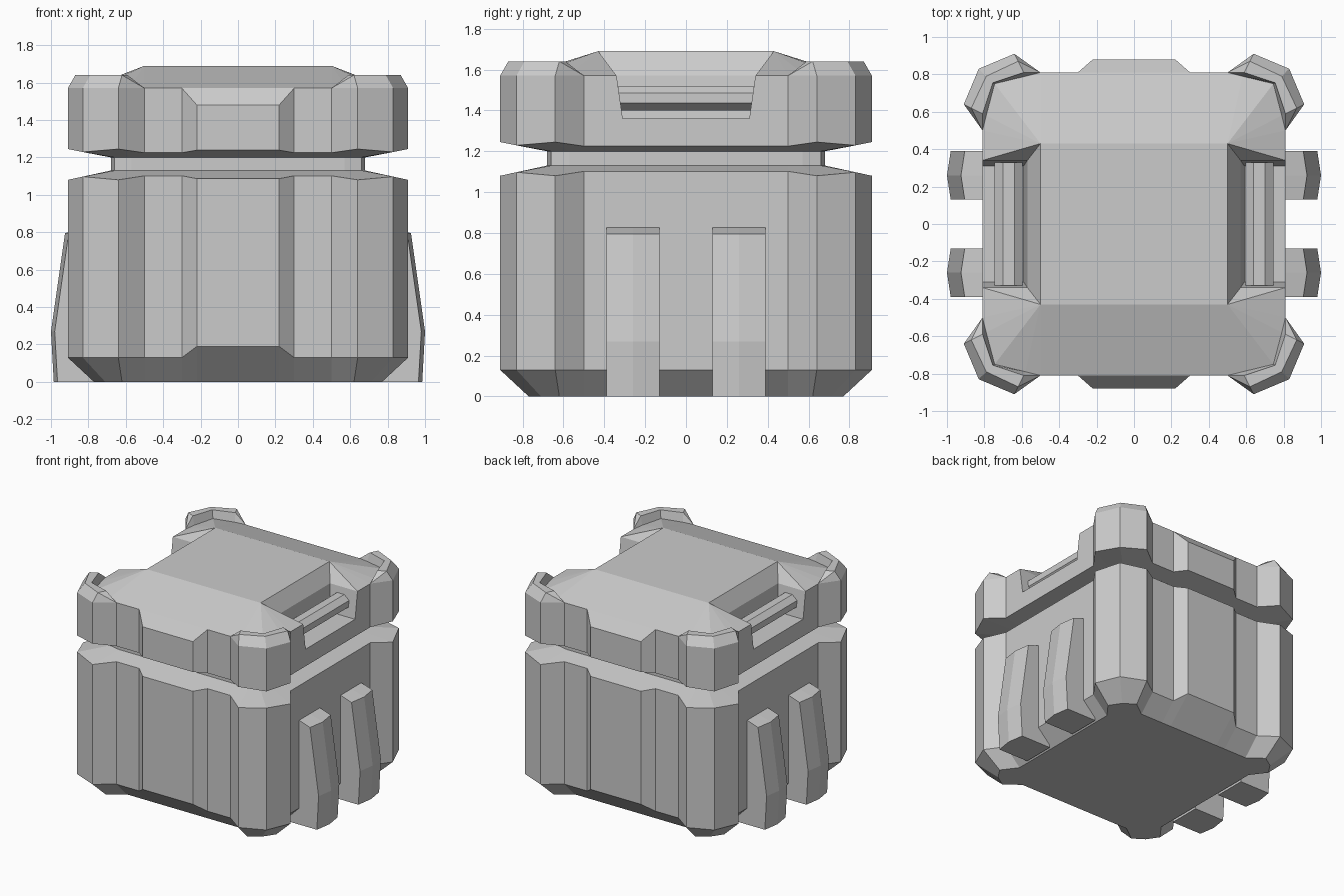
import bpy, bmesh
from math import pi, cos, sin
from mathutils import Vector

if "Cube" in bpy.data.objects:
    bpy.data.objects.remove(bpy.data.objects["Cube"])


def finish(bm, name):
    bmesh.ops.remove_doubles(bm, verts=bm.verts, dist=0.0005)
    bmesh.ops.recalc_face_normals(bm, faces=bm.faces)
    me = bpy.data.meshes.new(name)
    bm.to_mesh(me)
    bm.free()
    ob = bpy.data.objects.new(name, me)
    bpy.context.collection.objects.link(ob)
    return ob


def loft(bm, rings):
    """Skin a stack of closed rings and cap both ends."""
    vs = [[bm.verts.new(p) for p in r] for r in rings]
    n = len(vs[0])
    for a, b in zip(vs, vs[1:]):
        for i in range(n):
            j = (i + 1) % n
            bm.faces.new((a[i], a[j], b[j], b[i]))
    bm.faces.new(vs[0][::-1])
    bm.faces.new(vs[-1])


def full(quarter):
    """Mirror a quarter outline into a closed ring."""
    half = quarter + [(-x, y, z) for x, y, z in reversed(quarter)]
    return half + [(x, -y, z) for x, y, z in reversed(half)]


def level(outline, zfun):
    return full([(x, y, zfun(i, max(x, y))) for i, (x, y) in enumerate(outline)])


# quarter outlines: side wall, three post corners, front wall, panel edge
OUT = [(.81, .5), (.91, .64), (.83, .83), (.64, .91), (.5, .81), (.3, .81), (.22, .88)]
FOOT = [(.68, .5), (.77, .62), (.71, .71), (.62, .77), (.5, .68), (.3, .68), (.22, .68)]
NECK = [(.68, .5), (.68, .57), (.66, .66), (.57, .68), (.5, .68), (.3, .68), (.22, .68)]

# body with recessed neck
bm = bmesh.new()
loft(bm, [
    level(FOOT, lambda i, m: 0),
    level(OUT, lambda i, m: .19 if i == 6 else .13),
    level(OUT, lambda i, m: 1.08 + (.91 - m) * .217),
    level(NECK, lambda i, m: 1.13),
    level(NECK, lambda i, m: 1.20),
])
finish(bm, "body")

# lid with raised corner posts and sloped top
S, F, P = (.81, .5, 1.57), (.5, .81, 1.57), [(.3, .81, 1.57), (.22, .81, 1.57)]
bm = bmesh.new()
loft(bm, [
    level(NECK, lambda i, m: 1.20),
    level(OUT, lambda i, m: 1.245 - (.91 - m) * .2),
    level(OUT, lambda i, m: 1.48 if i == 6 else 1.57),
    full([S, (.87, .62, 1.64), (.79, .79, 1.64), (.62, .87, 1.64), F] + P),
    full([S, (.81, .59, 1.64), (.755, .755, 1.64), (.59, .81, 1.64), F] + P),
    full([S, (.79, .58, 1.575), (.745, .75, 1.575), (.58, .79, 1.575), F] + P),
    full([(.5, .43, 1.69)] * 5 + [(.3, .43, 1.69), (.22, .43, 1.69)]),
])
lid = finish(bm, "lid")

# flared handle recesses cut from both sides of the lid
bm = bmesh.new()
for s in (1, -1):
    loft(bm, [[(s * x, -y, z), (s * 1.1, -y, z), (s * 1.1, y, z), (s * x, y, z)]
              for x, y, z in ((.59, .31, 1.36), (.57, .34, 1.57), (.43, .52, 1.81))])
cutter = finish(bm, "recess_cutter")
cutter.hide_render = True
mod = lid.modifiers.new("recess", 'BOOLEAN')
mod.object = cutter
mod.operation = 'DIFFERENCE'
mod.solver = 'EXACT'
bpy.context.view_layer.objects.active = lid
bpy.ops.object.modifier_apply(modifier=mod.name)
bpy.data.objects.remove(cutter)

# handle bars
for s, side in ((1, "right"), (-1, "left")):
    bm = bmesh.new()
    angles = [pi / 8 + k * pi / 4 for k in range(8)]
    loft(bm, [[(s * (.67 + .081 * cos(a)), y, 1.46 + .065 * sin(a)) for a in angles]
              for y in (-.33, .33)])
    finish(bm, side + "_handle")

# side ribs: profile in x/z, crowned along the middle
RIB = [(.70, 0), (.965, 0), (.98, .27), (.905, .795), (.80, .83)]
for s, side in ((1, "right"), (-1, "left")):
    for t, end in ((1, "back"), (-1, "front")):
        bm = bmesh.new()
        loft(bm, [[(s * (x + (crown if 0 < i < 4 else 0)), t * y, z)
                   for i, (x, z) in enumerate(RIB)]
                  for y, crown in ((.13, 0), (.26, .02), (.39, 0))])
        finish(bm, f"{side}_{end}_rib")
